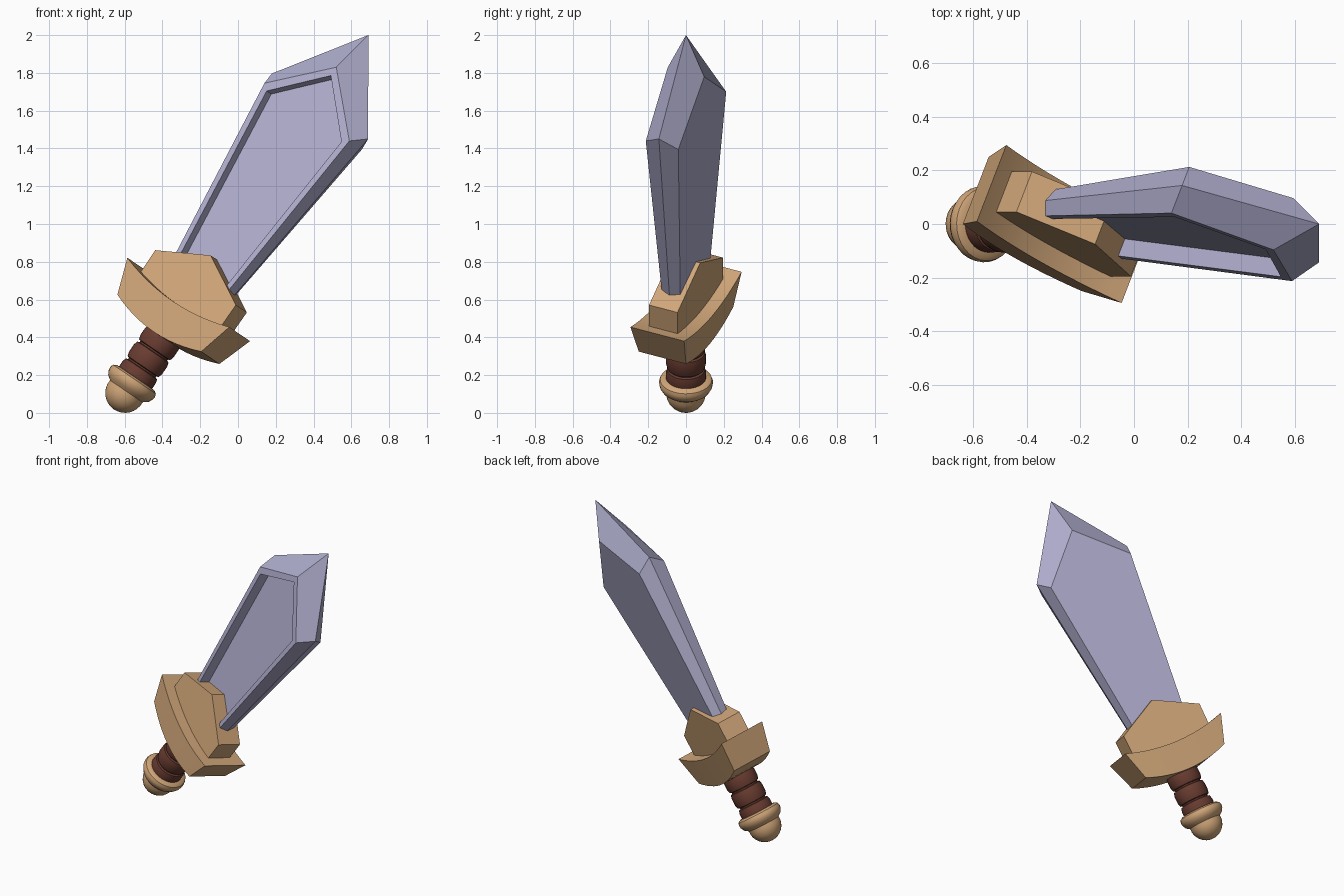
import bpy, bmesh, math
from mathutils import Matrix

if "Cube" in bpy.data.objects:
    bpy.data.objects.remove(bpy.data.objects["Cube"])

# Local frame: x = blade width, y = blade thickness (front is -y), z = along the sword, tip at 0
POSE = (Matrix.Translation((0.69, 0, 2.0)) @ Matrix.Rotation(math.radians(34.2), 4, 'Y')
        @ Matrix.Rotation(math.radians(-25), 4, 'Z'))


def material(name, col):
    m = bpy.data.materials.new(name)
    m.diffuse_color = (*col, 1)
    m.use_nodes = True
    m.node_tree.nodes["Principled BSDF"].inputs["Base Color"].default_value = m.diffuse_color
    return m


STEEL = material("pale steel", (0.43, 0.42, 0.61))
BRASS = material("tan guard", (0.63, 0.38, 0.19))
LEATHER = material("brown leather", (0.14, 0.045, 0.03))


def make(name, verts, faces, mat, smooth=None):
    me = bpy.data.meshes.new(name)
    me.from_pydata(verts, [], faces)
    bm = bmesh.new()
    bm.from_mesh(me)
    bmesh.ops.remove_doubles(bm, verts=bm.verts, dist=1e-5)
    bmesh.ops.recalc_face_normals(bm, faces=bm.faces)
    bm.to_mesh(me)
    bm.free()
    me.transform(POSE)
    me.materials.append(mat)
    ob = bpy.data.objects.new(name, me)
    bpy.context.collection.objects.link(ob)
    if smooth:
        bpy.context.view_layer.objects.active = ob
        ob.select_set(True)
        bpy.ops.object.shade_smooth_by_angle(angle=math.radians(smooth))
        ob.select_set(False)
    return ob


def loft(name, rings, mat, smooth=None):
    n = len(rings[0])
    verts = [v for r in rings for v in r]
    faces = [(i * n + j, i * n + (j + 1) % n, (i + 1) * n + (j + 1) % n, (i + 1) * n + j)
             for i in range(len(rings) - 1) for j in range(n)]
    faces += [tuple(range(n)), tuple(range(len(verts) - n, len(verts)))]
    return make(name, verts, faces, mat, smooth)


def lathe(name, profile, mat, n=32, smooth=35):
    rings = [[(r * math.cos(2 * math.pi * k / n), r * math.sin(2 * math.pi * k / n), z)
              for k in range(n)] for r, z in profile]
    return loft(name, rings, mat, smooth)


# Blade: nested pentagon outlines from the recess floor, over the rim and edge, to the back
def half(z):
    return 0.095 + 0.04 * (z + 0.52)


def outline(a_base, z_base, a_sh, z_sh, z_tip, y_of):
    pts = [(-a_base, z_base), (-a_sh, z_sh), (0, z_tip), (a_sh, z_sh), (a_base, z_base)]
    return [(x, y_of(z), z) for x, z in pts]


face = (0.168, -1.72, 0.30, -0.52, -0.236)
opening = (0.145, -1.69, 0.264, -0.547, -0.289)
loft("blade", [
    outline(*opening, lambda z: 0.07 - half(z)),
    outline(*opening, lambda z: -half(z)),
    outline(*face, lambda z: -half(z)),
    outline(0.185, -1.72, 0.34, -0.455, 0, lambda z: 0),
    outline(*face, half),
], STEEL)

# Collar: pentagonal block holding the blade
collar = [(-0.282, -1.80), (-0.285, -1.576), (0, -1.434), (0.285, -1.576), (0.282, -1.80)]
loft("collar", [[(x, y, z) for x, z in collar] for y in (-0.083, 0.083)], BRASS)

# Guard: curved bar, narrower underneath
rings = []
for i in range(13):
    t = -1 + i / 6
    top, low = -1.692 - 0.055 * (1 - t * t), -1.883 - 0.055 * (1 - t * t)
    rings.append([(0.36 * t, -0.157, top), (0.36 * t, 0.157, top),
                  (0.296 * t, 0.138, low), (0.296 * t, -0.138, low)])
loft("guard", rings, BRASS, 25)

# Grip: leather wraps separated by grooves
grip = [(0.088, -2.24)]
for k in range(4):
    z = -2.235 + 0.108 * k
    grip += [(0.088, z + 0.002), (0.1, z + 0.006), (0.106, z + 0.03),
             (0.106, z + 0.075), (0.1, z + 0.098), (0.088, z + 0.102)]
lathe("grip", grip, LEATHER)

# Pommel: round ball with a flared rim
pommel = [(max(0.105 * math.sin(a), 0.001), -2.291 - 0.105 * math.cos(a))
          for a in [math.radians(12 * k) for k in range(9)]]
pommel += [(0.107, -2.277), (0.128, -2.262), (0.14, -2.24), (0.143, -2.22),
           (0.137, -2.203), (0.122, -2.193), (0.09, -2.19)]
lathe("pommel", pommel, BRASS)
